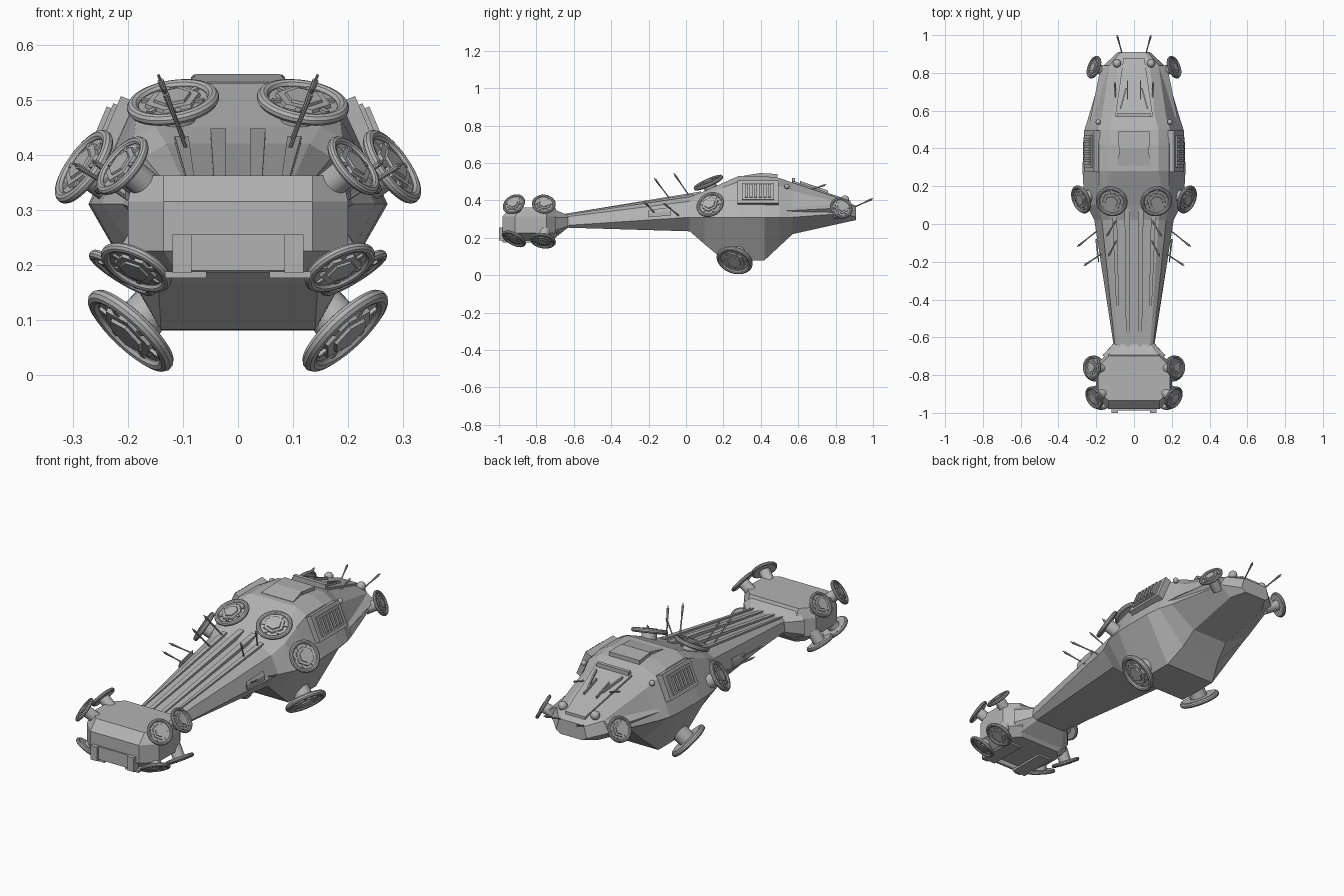
import bpy, bmesh, math
from mathutils import Vector, Matrix

cube = bpy.data.objects.get("Cube")
if cube:
    bpy.data.objects.remove(cube, do_unlink=True)

GREY = (0.45, 0.45, 0.45, 1)
mat = bpy.data.materials.new("hull_grey")
mat.use_nodes = True
mat.diffuse_color = GREY
mat.node_tree.nodes["Principled BSDF"].inputs["Base Color"].default_value = GREY


def finish(bm, name, mirror=False, smooth=False):
    bmesh.ops.recalc_face_normals(bm, faces=bm.faces)
    me = bpy.data.meshes.new(name)
    bm.to_mesh(me)
    bm.free()
    me.materials.append(mat)
    ob = bpy.data.objects.new(name, me)
    bpy.context.collection.objects.link(ob)
    if mirror:
        ob.modifiers.new("Mirror", 'MIRROR').use_mirror_merge = False
    if smooth:
        bpy.ops.object.select_all(action='DESELECT')
        ob.select_set(True)
        bpy.context.view_layer.objects.active = ob
        bpy.ops.object.shade_smooth_by_angle(angle=math.radians(35))
    return ob


def loft(name, rings, mirror=False):
    bm = bmesh.new()
    rows = [[bm.verts.new(p) for p in ring] for ring in rings]
    n = len(rows[0])
    for a, b in zip(rows, rows[1:]):
        for i in range(n):
            j = (i + 1) % n
            bm.faces.new((a[i], a[j], b[j], b[i]))
    bm.faces.new(rows[0])
    bm.faces.new(rows[-1])
    return finish(bm, name, mirror)


def section(y, *half):
    # symmetric cross-section from half-width and height pairs, top to bottom
    return [(x, y, z) for x, z in half] + [(-x, y, z) for x, z in reversed(half)]


def frame(pos, normal, up='Y'):
    return Matrix.Translation(pos) @ Vector(normal).to_track_quat('Z', up).to_matrix().to_4x4()


def add_box(bm, m, size, offset=(0, 0, 0)):
    bmesh.ops.create_cube(bm, size=1, matrix=m @ Matrix.Translation(offset) @ Matrix.Diagonal((*size, 1)))


def add_cone(bm, a, b, r1, r2, seg=8):
    a, b = Vector(a), Vector(b)
    bmesh.ops.create_cone(bm, cap_ends=True, segments=seg, radius1=r1, radius2=r2,
                          depth=(b - a).length, matrix=frame((a + b) / 2, b - a))


# Hull: slender neck widening to a faceted body and a blunt tail
loft("hull", [
    section(-.66, (.085, .32), (.10, .31), (.105, .265), (.08, .255)),
    section(.02, (.13, .42), (.17, .395), (.21, .31), (.15, .235)),
    section(.10, (.15, .45), (.19, .43), (.25, .31), (.145, .165)),
    section(.20, (.145, .495), (.185, .47), (.268, .31), (.14, .082)),
    section(.28, (.13, .53), (.185, .50), (.272, .31), (.14, .08)),
    section(.42, (.13, .53), (.185, .50), (.27, .31), (.14, .08)),
    section(.50, (.13, .52), (.19, .48), (.262, .31), (.11, .155)),
    section(.57, (.11, .495), (.17, .45), (.24, .31), (.10, .22)),
    section(.84, (.085, .405), (.13, .385), (.16, .33), (.10, .28)),
    section(.91, (.06, .37), (.07, .365), (.085, .31), (.06, .295)),
])


# Head block: stacked octagons with cut corners
def octagon(z, w, y0, y1, c):
    right = [(w - c, y0), (w, y0 + c), (w, y1 - c), (w - c, y1)]
    return [(x, y, z) for x, y in right] + [(-x, y, z) for x, y in reversed(right)]


loft("head_block", [
    octagon(.185, .14, -.94, -.71, .03),
    octagon(.225, .20, -.98, -.68, .065),
    octagon(.315, .20, -.98, -.68, .065),
    octagon(.362, .19, -.935, -.70, .055),
])
loft("neck_collar", [
    section(-.70, (.13, .35), (.17, .31), (.17, .24), (.13, .20)),
    section(-.63, (.08, .32), (.105, .31), (.107, .262), (.08, .255)),
])

# Head front: bumper prongs and a face panel
bm = bmesh.new()
I = Matrix.Identity(4)
add_box(bm, I, (.035, .04, .07), (.102, -.98, .22))
add_box(bm, I, (.075, .2, .012), (.095, -.88, .182))
finish(bm, "bumper_prong", True)
bm = bmesh.new()
add_box(bm, I, (.17, .012, .065), (0, -.982, .222))
finish(bm, "face_panel")


def slab(name, outline, rise, mirror=False):
    # thin raised plate lying over a sloped surface
    return loft(name, [[(x, y, z - .02) for x, y, z in outline],
                       [(x, y, z + rise) for x, y, z in outline]], mirror)


# Raised strips and windscreen panel on top of the neck
slab("neck_strip", [(.022, -.65, .32), (.042, -.65, .32), (.05, .08, .44), (.022, .08, .44)], .008, True)
slab("neck_outer_strip", [(.075, -.65, .32), (.085, -.65, .32), (.115, .04, .426), (.09, .04, .426)], .008, True)
slab("neck_side_slot", [(.185, -.2, .345), (.19, -.2, .33), (.205, -.08, .34), (.195, -.08, .36)], .004, True)

# Roof hatch with a wedge front
slab("roof_hatch", [(-.08, .40, .53), (.08, .40, .53), (.085, .49, .525), (-.085, .49, .525)], .016)
slab("roof_wedge", [(-.09, .31, .53), (.09, .31, .53), (.075, .40, .545), (-.075, .40, .545)], .002)

# Tail deck: tapered panel with a sill and long slits
slab("tail_panel", [(-.10, .57, .497), (.10, .57, .497), (.055, .88, .39), (-.055, .88, .39)], .009)
bm = bmesh.new()
add_box(bm, I, (.18, .018, .025), (0, .575, .508))
finish(bm, "tail_sill")
slab("tail_slit", [(.068, .61, .494), (.076, .61, .494), (.045, .72, .455), (.038, .72, .455)], .01, True)
slab("tail_short_slit", [(.032, .66, .477), (.038, .66, .477), (.038, .76, .443), (.032, .76, .443)], .01, True)

# Slender darts along the tail sides
loft("tail_dart", [
    [(.22, .54, .36), (.235, .54, .345), (.225, .54, .34)],
    [(.13, .84, .385), (.175, .84, .36), (.15, .84, .325)],
], True)

# Louvred side vents
bm = bmesh.new()
m = frame((.222, .385, .44), (.92, 0, .39))
across = Matrix.Rotation(0, 4, 'Z')
# local axes: find which one runs along the hull
along_x = abs(m.col[0].y) > .7


def vent_box(length, height, depth, off, lift):
    if along_x:
        add_box(bm, m, (length, height, depth), (off, 0, lift))
    else:
        add_box(bm, m, (height, length, depth), (0, off, lift))


vent_box(.22, .13, .035, 0, 0)
vent_box(.17, .095, .01, 0, .02)
for i in range(6):
    vent_box(.016, .075, .012, -.0625 + i * .025, .028)
finish(bm, "side_vent", True)


# Landing discs: ring, hub, hexagonal plates, spokes and stem
def disc(name, pos, normal, r, stem=.07):
    bm = bmesh.new()
    m = frame(pos, normal)
    tube = r * .13
    start = Matrix.Translation((r - tube, 0, 0)) @ Matrix.Rotation(math.pi / 2, 4, 'X')
    ring = bmesh.ops.create_circle(bm, segments=10, radius=tube, matrix=start)["verts"]
    edges = list({e for v in ring for e in v.link_edges})
    bmesh.ops.spin(bm, geom=ring + edges, cent=(0, 0, 0), axis=(0, 0, 1), angle=math.tau,
                   steps=32, use_merge=True)
    bmesh.ops.remove_doubles(bm, verts=bm.verts, dist=1e-5)
    for rad, low, high, seg in ((.82, -.12, .02, 24), (.62, 0, .1, 6), (.42, .08, .16, 6)):
        add_cone(bm, (0, 0, low * r), (0, 0, high * r), rad * r, rad * r * .95, seg)
    for k in range(3):
        add_box(bm, Matrix.Rotation(k * math.pi / 3, 4, 'Z'), (1.4 * r, .12 * r, .08 * r), (0, 0, .04 * r))
    add_cone(bm, (0, 0, -stem), (0, 0, -.08 * r), r * .42, r * .42, 16)
    bm.transform(m)
    finish(bm, name, True, True)


disc("head_front_upper_disc", (.21, -.92, .38), (.7, -.38, .58), .064)
disc("head_rear_upper_disc", (.218, -.76, .38), (.74, .05, .6), .064)
disc("head_front_lower_disc", (.185, -.92, .195), (.42, -.42, -.8), .07)
disc("head_rear_lower_disc", (.21, -.765, .185), (.5, -.15, -.8), .07)
disc("neck_upper_disc", (.118, .12, .495), (.15, -.4, .9), .085, .06)
disc("neck_side_disc", (.28, .13, .378), (.78, -.33, .55), .078, .06)
disc("belly_disc", (.195, .26, .08), (.64, -.25, -.68), .1, .08)
disc("tail_disc", (.212, .83, .36), (.8, .3, .45), .063, .08)

# Antennas: tapered rods with a thicker sleeve
for name, a, b in (
        ("neck_antenna", (.095, .02, .42), (.145, -.065, .545)),
        ("neck_front_antenna", (.09, -.08, .40), (.135, -.17, .52)),
        ("side_antenna", (.20, -.04, .32), (.30, -.12, .385)),
        ("side_front_antenna", (.175, -.16, .325), (.265, -.22, .39)),
        ("tail_antenna", (.06, .89, .36), (.09, 1.0, .41)),
        ("deck_antenna", (.10, .66, .455), (.10, .75, .485))):
    bm = bmesh.new()
    a, b = Vector(a), Vector(b)
    add_cone(bm, a, b, .004, .0025)
    add_cone(bm, a.lerp(b, .45), a.lerp(b, .92), .003, .006)
    finish(bm, name, True)

# Small sensor domes on the hull and tail
for name, pos, r in (("hull_sensor", (.19, .54, .475), .014), ("tail_sensor", (.09, .85, .405), .022)):
    bm = bmesh.new()
    bmesh.ops.create_uvsphere(bm, u_segments=16, v_segments=8, radius=r, matrix=Matrix.Translation(pos))
    finish(bm, name, True, True)
